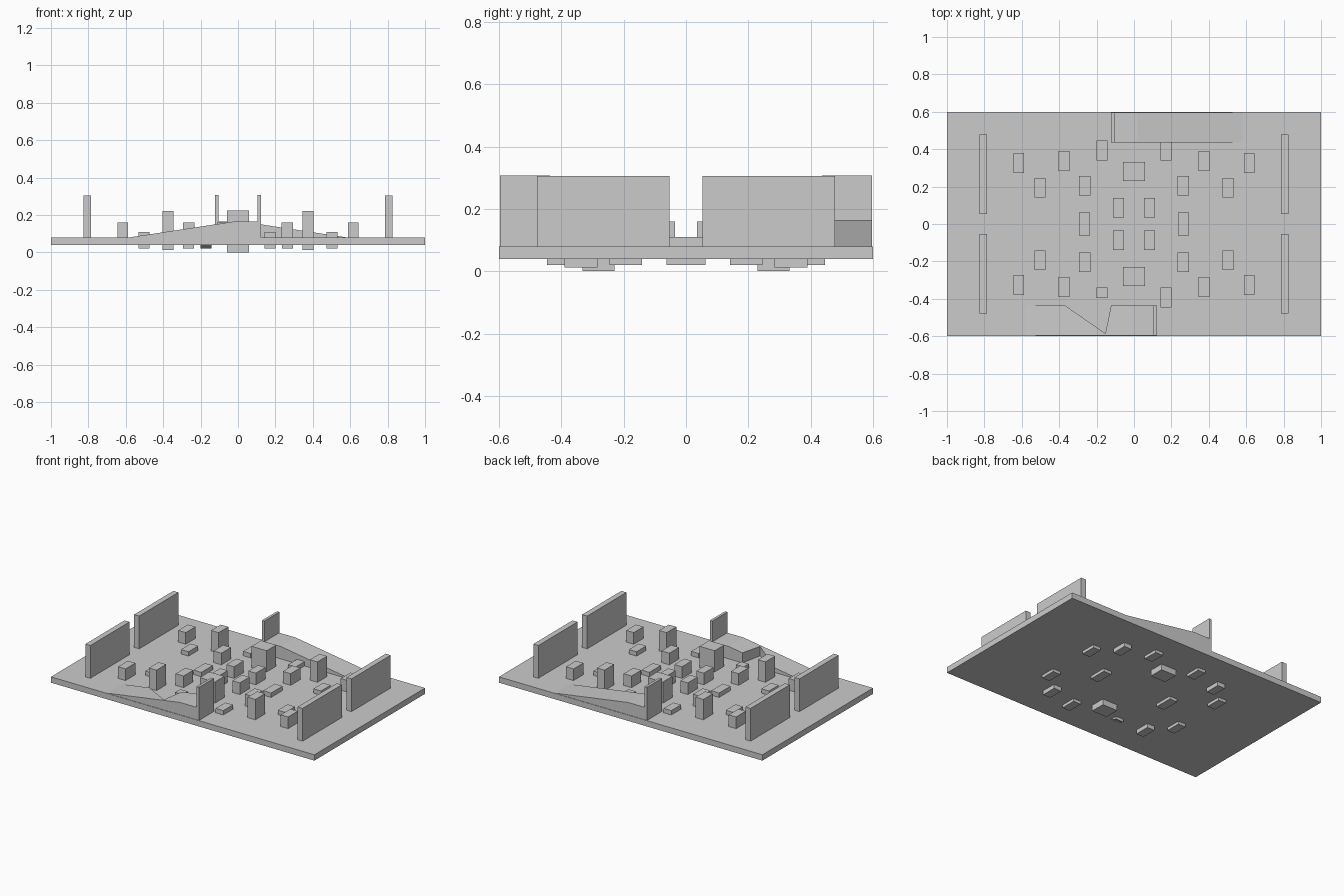
import bpy, bmesh
from mathutils import Vector

if "Cube" in bpy.data.objects:
    bpy.data.objects.remove(bpy.data.objects["Cube"])


def prism(name, pts, axis, lo, hi):
    """Extrude a closed 2D profile along an axis."""
    def place(p, t):
        v = list(p)
        v.insert(axis, t)
        return Vector(v)
    bm = bmesh.new()
    f = bm.faces.new([bm.verts.new(place(p, lo)) for p in pts])
    ext = bmesh.ops.extrude_face_region(bm, geom=[f])
    move = place((0, 0), hi - lo)
    bmesh.ops.translate(bm, vec=move, verts=[e for e in ext["geom"] if isinstance(e, bmesh.types.BMVert)])
    bmesh.ops.recalc_face_normals(bm, faces=bm.faces[:])
    me = bpy.data.meshes.new(name)
    bm.to_mesh(me)
    bm.free()
    ob = bpy.data.objects.new(name, me)
    bpy.context.collection.objects.link(ob)
    return ob


def box(name, x, y, z0, z1, sx, sy):
    a, b = x - sx / 2, x + sx / 2
    c, d = y - sy / 2, y + sy / 2
    return prism(name, [(a, c), (b, c), (b, d), (a, d)], 2, z0, z1)


# floor slab
box("floor", 0, 0, 0.04, 0.08, 2.0, 1.2)

# end walls, and cover blocks in all four quadrants
# (name, x, y, bottom, top, width, depth)
parts = [
    ("end_wall", 0.806, 0.265, 0.08, 0.305, 0.038, 0.425),
    ("outer_block", 0.617, 0.326, 0.08, 0.16, 0.057, 0.105),
    ("low_outer_block", 0.503, 0.193, 0.02, 0.11, 0.058, 0.105),
    ("tall_block", 0.375, 0.337, 0.012, 0.22, 0.058, 0.105),
    ("middle_block", 0.263, 0.205, 0.08, 0.16, 0.06, 0.105),
    ("inner_block", 0.083, 0.087, 0.08, 0.16, 0.057, 0.105),
    ("low_block", 0.171, 0.393, 0.02, 0.11, 0.058, 0.105),
]
for name, x, y, z0, z1, sx, sy in parts:
    for mx in (-1, 1):
        for my in (-1, 1):
            if name == "low_block" and mx < 0 and my < 0:
                continue
            box(name, mx * x, my * y, z0, z1, sx, sy)

# broken low block
prism("broken_block", [(-0.34, 0.11), (-0.395, 0.11), (-0.395, 0.04), (-0.34, 0.02)], 0, -0.2, -0.142)

# blocks on the centre lines
for s in (-1, 1):
    box("low_side_block", s * 0.265, 0, 0.02, 0.11, 0.06, 0.125)
    box("big_block", 0, s * 0.281, 0.0, 0.225, 0.115, 0.103)

# sloped ramps with an upright screen, the back one turned half round
for s, name in ((1, "front"), (-1, "back")):
    y0, y1 = sorted((-0.597 * s, -0.436 * s))
    profile = [(-0.58, 0.08), (0.105, 0.08), (0.105, 0.165), (-0.02, 0.165)]
    ramp = prism(name + "_ramp", [(x * s, z) for x, z in profile], 1, y0, y1)
    box(name + "_screen", 0.113 * s, -0.5165 * s, 0.08, 0.307, 0.018, 0.161)
    if s == 1:
        # notch broken out of the front ramp
        cutter = prism("notch_cutter", [(-0.40, -0.414), (-0.153, -0.585), (-0.118, -0.414)], 2, 0.07, 0.3)
        cutter.hide_render = True
        cutter.hide_viewport = True
        mod = ramp.modifiers.new("notch", "BOOLEAN")
        mod.operation = "DIFFERENCE"
        mod.solver = "EXACT"
        mod.object = cutter
